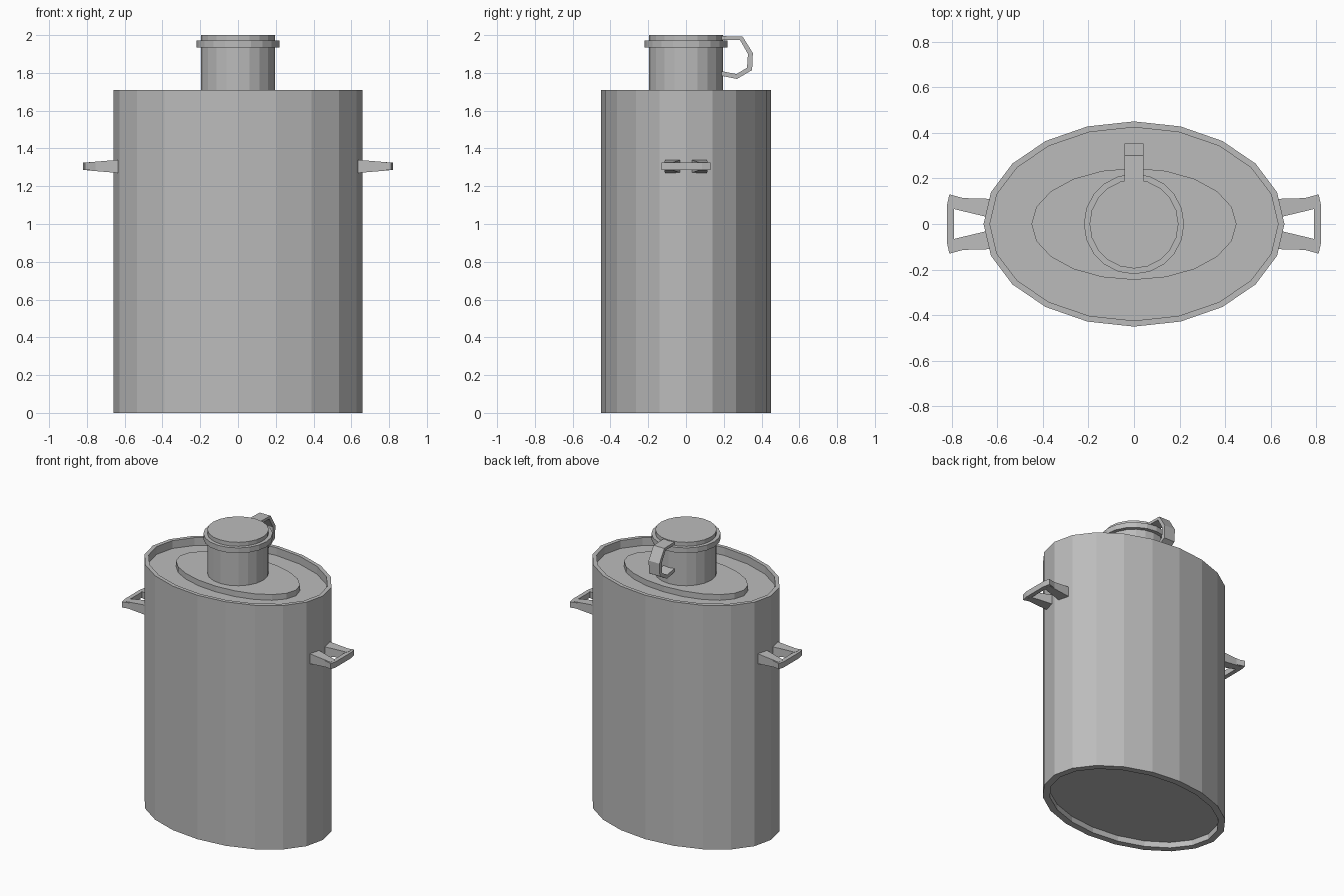
import bpy
import bmesh
from math import cos, sin, tau

cube = bpy.data.objects.get("Cube")
if cube:
    bpy.data.objects.remove(cube)

# Single bare metal colour
metal = bpy.data.materials.new("grey_metal")
metal.use_nodes = True
GREY = (0.5, 0.5, 0.5, 1)
metal.diffuse_color = GREY
metal.node_tree.nodes["Principled BSDF"].inputs["Base Color"].default_value = GREY


def finish(name, bm):
    bmesh.ops.recalc_face_normals(bm, faces=bm.faces)
    mesh = bpy.data.meshes.new(name)
    bm.to_mesh(mesh)
    bm.free()
    mesh.materials.append(metal)
    obj = bpy.data.objects.new(name, mesh)
    bpy.context.collection.objects.link(obj)
    return obj


def stack(name, rings, sides=20):
    """Closed solid through elliptical rings given as (rx, ry, z)."""
    bm = bmesh.new()
    loops = [[bm.verts.new((rx * cos(tau * i / sides), ry * sin(tau * i / sides), z))
              for i in range(sides)] for rx, ry, z in rings]
    for a, b in zip(loops, loops[1:]):
        for i in range(sides):
            j = (i + 1) % sides
            bm.faces.new((a[i], a[j], b[j], b[i]))
    bm.faces.new(loops[0])
    bm.faces.new(loops[-1])
    return finish(name, bm)


def bridge(name, first, last):
    """Solid between two matching polygons."""
    bm = bmesh.new()
    a = [bm.verts.new(p) for p in first]
    b = [bm.verts.new(p) for p in last]
    bm.faces.new(a)
    bm.faces.new(b)
    for i in range(len(a)):
        j = (i + 1) % len(a)
        bm.faces.new((a[i], a[j], b[j], b[i]))
    return finish(name, bm)


# Oval body with recessed base and top
stack("body", [(0.615, 0.405, 0.04), (0.615, 0.405, 0), (0.66, 0.45, 0),
               (0.66, 0.45, 1.71), (0.632, 0.424, 1.71), (0.632, 0.424, 1.655)])
stack("raised_top_plate", [(0.45, 0.245, 1.65), (0.45, 0.245, 1.695)])

# Neck and flanged cap
stack("neck", [(0.195, 0.195, 1.69), (0.195, 0.195, 1.94)])
stack("cap", [(0.22, 0.22, 1.935), (0.22, 0.22, 1.972),
              (0.195, 0.195, 1.972), (0.195, 0.195, 2.0)])

# Bent strap linking the cap to the neck at the back
outer = [(0.17, 1.995), (0.30, 1.992), (0.354, 1.905), (0.35, 1.815), (0.27, 1.768), (0.17, 1.788)]
inner = [(0.17, 1.975), (0.286, 1.974), (0.328, 1.9), (0.323, 1.827), (0.268, 1.794), (0.17, 1.812)]
strap = outer + inner[::-1]
bridge("cap_strap", [(-0.042, y, z) for y, z in strap], [(0.042, y, z) for y, z in strap])

# Carrying lugs: two tapered arms and a cross bar per side
LUG_Z = 1.305
half_bar = [(0.79, 0.065), (0.755, 0.115), (0.81, 0.13), (0.82, 0.085)]
bar = half_bar + [(x, -y) for x, y in half_bar[::-1]]
for side, s in (("left", 1), ("right", -1)):
    for end, e in (("front", -1), ("back", 1)):
        def section(x, y0, y1, h):
            return [(s * x, e * y, LUG_Z + z) for y, z in
                    ((y0, -h), (y1, -h), (y1, h), (y0, h))]
        bridge(f"{side}_lug_{end}_arm", section(0.62, 0.025, 0.11, 0.036),
               section(0.80, 0.068, 0.115, 0.021))
    bridge(f"{side}_lug_bar", [(s * x, y, LUG_Z - 0.02) for x, y in bar],
           [(s * x, y, LUG_Z + 0.02) for x, y in bar])
